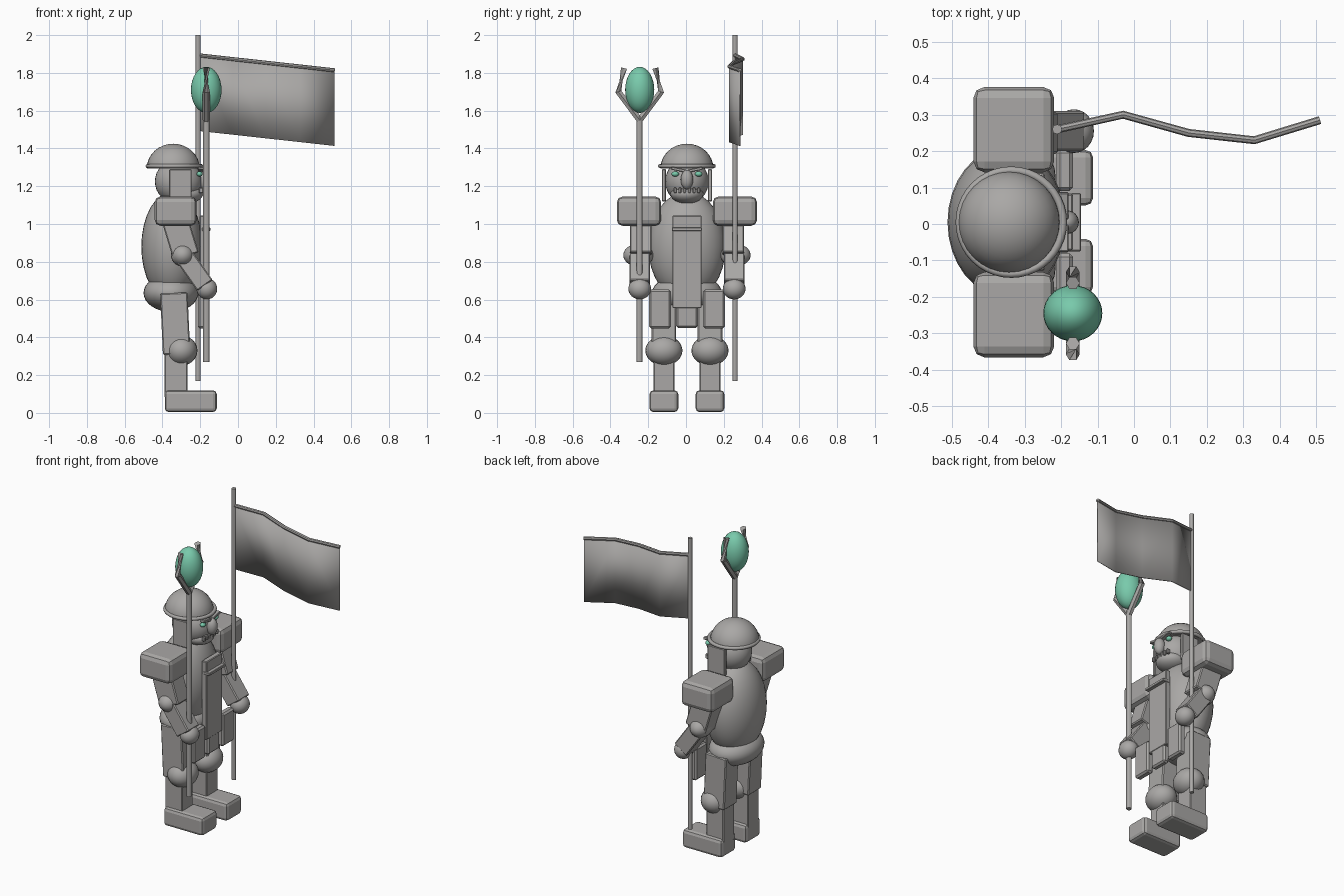
import bpy, bmesh, math
from mathutils import Vector, Matrix

if "Cube" in bpy.data.objects:
    bpy.data.objects.remove(bpy.data.objects["Cube"])

def material(name, rgb):
    m = bpy.data.materials.new(name)
    m.diffuse_color = (*rgb, 1)
    m.use_nodes = True
    m.node_tree.nodes["Principled BSDF"].inputs["Base Color"].default_value = m.diffuse_color
    return m

GREY = material("stone_grey", (0.40, 0.39, 0.38))
GREEN = material("gem_green", (0.19, 0.59, 0.41))
CY = 0.005  # body centre line
SIDES = (("right", -1), ("left", 1))

def finish(name, bm, mat, smooth=False):
    me = bpy.data.meshes.new(name)
    bmesh.ops.recalc_face_normals(bm, faces=bm.faces[:])
    bm.to_mesh(me)
    bm.free()
    me.materials.append(mat)
    for p in me.polygons:
        p.use_smooth = smooth
    ob = bpy.data.objects.new(name, me)
    bpy.context.collection.objects.link(ob)
    return ob

def box(name, loc, size, bevel=0.0, tilt=0.0, segs=1, roll=0.0):
    bm = bmesh.new()
    bmesh.ops.create_cube(bm, size=1, matrix=Matrix.Diagonal((*size, 1)))
    if bevel:
        bmesh.ops.bevel(bm, geom=bm.edges[:], offset=bevel, segments=segs,
                        affect='EDGES', profile=0.5)
    bm.transform(Matrix.Translation(loc) @ Matrix.Rotation(roll, 4, 'X')
                 @ Matrix.Rotation(tilt, 4, 'Y'))
    return finish(name, bm, GREY)

def ball(name, loc, radii, mat=GREY, u=32, v=16, cut=None):
    bm = bmesh.new()
    bmesh.ops.create_uvsphere(bm, u_segments=u, v_segments=v, radius=1)
    bm.transform(Matrix.Translation(loc) @ Matrix.Diagonal((*radii, 1)))
    if cut is not None:
        r = bmesh.ops.bisect_plane(bm, geom=bm.verts[:] + bm.edges[:] + bm.faces[:],
                                   plane_co=(0, 0, cut), plane_no=(0, 0, -1), clear_outer=True)
        bmesh.ops.contextual_create(bm, geom=[e for e in r['geom_cut']
                                              if isinstance(e, bmesh.types.BMEdge)])
    ob = finish(name, bm, mat, True)
    if cut is not None:
        for p in ob.data.polygons:
            p.use_smooth = p.normal.z > -0.9
    return ob

def rod(name, points, radius, sides=8):
    # tube through the points, mitred at the bends
    bm = bmesh.new()
    pts = [Vector(p) for p in points]
    rings = []
    for i, p in enumerate(pts):
        d = (pts[min(i + 1, len(pts) - 1)] - pts[max(i - 1, 0)]).normalized()
        q = d.to_track_quat('Z', 'Y')
        rings.append([bm.verts.new(p + q @ Vector((radius * math.cos(a), radius * math.sin(a), 0)))
                      for a in (2 * math.pi * k / sides for k in range(sides))])
    for a, b in zip(rings, rings[1:]):
        for k in range(sides):
            j = (k + 1) % sides
            bm.faces.new((a[k], a[j], b[j], b[k]))
    bm.faces.new(rings[0])
    bm.faces.new(rings[-1])
    return finish(name, bm, GREY)

def limb(name, a, b, thick, wide):
    a, b = Vector(a), Vector(b)
    d = b - a
    return box(name, (a + b) / 2, (thick, wide, d.length), 0.006, math.atan2(d.x, d.z))

# torso
ball("belly", (-0.35, CY, 0.88), (0.162, 0.205, 0.29))
ball("pelvis", (-0.355, CY, 0.635), (0.145, 0.185, 0.10))

# head and helmet
ball("head", (-0.315, CY, 1.225), (0.125, 0.115, 0.12))
ball("jaw", (-0.275, CY, 1.16), (0.09, 0.088, 0.052))
ball("helmet", (-0.343, CY, 1.295), (0.14, 0.14, 0.13), cut=1.295)
bm = bmesh.new()
N, M, R, r = 40, 8, 0.142, 0.011
vs = [[bm.verts.new((-0.337 + (R + r * math.cos(b)) * math.cos(a),
                     CY + (R + r * math.cos(b)) * math.sin(a), 1.307 + r * math.sin(b)))
       for b in (2 * math.pi * j / M for j in range(M))]
      for a in (2 * math.pi * i / N for i in range(N))]
for i in range(N):
    for j in range(M):
        bm.faces.new((vs[i][j], vs[(i + 1) % N][j],
                      vs[(i + 1) % N][(j + 1) % M], vs[i][(j + 1) % M]))
finish("helmet_rim", bm, GREY, True)
ball("nose", (-0.185, CY, 1.235), (0.034, 0.033, 0.052), u=16, v=10)
for k in range(6):
    box(f"tooth_{k}", (-0.196, CY + (k - 2.5) * 0.025, 1.178), (0.022, 0.016, 0.03), 0.004)

for side, s in SIDES:
    def at(x, y, z):
        return (x, CY + s * y, z)
    # face
    ball(side + "_eye", at(-0.203, 0.062, 1.265), (0.016, 0.02, 0.014), GREEN, 12, 8)
    box(side + "_brow", at(-0.195, 0.045, 1.288), (0.03, 0.075, 0.016), 0.003, roll=s * 0.2)
    box(side + "_cheek_guard", at(-0.305, 0.122, 1.205), (0.12, 0.022, 0.17), 0.004)
    # arm
    box(side + "_pauldron", at(-0.33, 0.254, 1.068), (0.222, 0.234, 0.155), 0.03, segs=2)
    limb(side + "_upper_arm", at(-0.345, 0.245, 1.06), at(-0.275, 0.245, 0.83), 0.14, 0.115)
    ball(side + "_elbow", at(-0.293, 0.257, 0.835), (0.062, 0.08, 0.06), u=24)
    limb(side + "_forearm", at(-0.285, 0.25, 0.83), at(-0.175, 0.25, 0.675), 0.1, 0.11)
    ball(side + "_hand", at(-0.165, 0.25, 0.657), (0.055, 0.06, 0.056), u=24)
    # leg
    limb(side + "_thigh", at(-0.34, 0.122, 0.635), at(-0.325, 0.122, 0.31), 0.145, 0.13)
    ball(side + "_knee", at(-0.3, 0.122, 0.33), (0.085, 0.098, 0.08), u=24)
    box(side + "_shin", at(-0.328, 0.122, 0.24), (0.12, 0.11, 0.32), 0.005)
    box(side + "_boot", at(-0.25, 0.122, 0.062), (0.275, 0.152, 0.115), 0.02, segs=2)
    box(side + "_skirt_plate", at(-0.19, 0.143, 0.55), (0.045, 0.115, 0.205), 0.01)

# tabard
box("tabard", (-0.185, CY, 0.8), (0.035, 0.155, 0.49), 0.004)
box("tabard_band", (-0.168, CY, 0.972), (0.045, 0.16, 0.018), 0.003)
box("front_skirt_plate", (-0.19, CY, 0.52), (0.04, 0.115, 0.14), 0.01)

# forked staff with gem
SX, SY = -0.168, -0.245
rod("staff", [(SX, SY, 0.27), (SX, SY, 1.57)], 0.016, 12)
for side, s in SIDES:
    rod(side + "_prong", [(SX, SY, 1.55), (SX, SY + s * 0.113, 1.70),
                          (SX, SY + s * 0.083, 1.825)], 0.019, 6)
ball("gem", (SX, SY, 1.71), (0.081, 0.077, 0.122), GREEN)

# banner: wavy cloth hung from a bar
rod("banner_pole", [(-0.211, 0.26, 0.17), (-0.211, 0.26, 2.0)], 0.013, 12)
wave = [(-0.211, 0.26), (-0.03, 0.30), (0.15, 0.25), (0.33, 0.23), (0.51, 0.285)]
def top(x):
    return 1.893 - 0.11 * (x + 0.211)
rod("banner_bar", [(x, y, top(x)) for x, y in wave], 0.011)
bm = bmesh.new()
rows = [[bm.verts.new((x, y, top(x) - d)) for x, y in wave] for d in (0, 0.4)]
for i in range(len(wave) - 1):
    bm.faces.new((rows[0][i], rows[0][i + 1], rows[1][i + 1], rows[1][i]))
cloth = finish("banner_cloth", bm, GREY, True)
mod = cloth.modifiers.new("thickness", 'SOLIDIFY')
mod.thickness, mod.offset = 0.006, 0
bpy.context.view_layer.objects.active = cloth
cloth.select_set(True)
bpy.ops.object.shade_smooth_by_angle(angle=math.radians(40))
